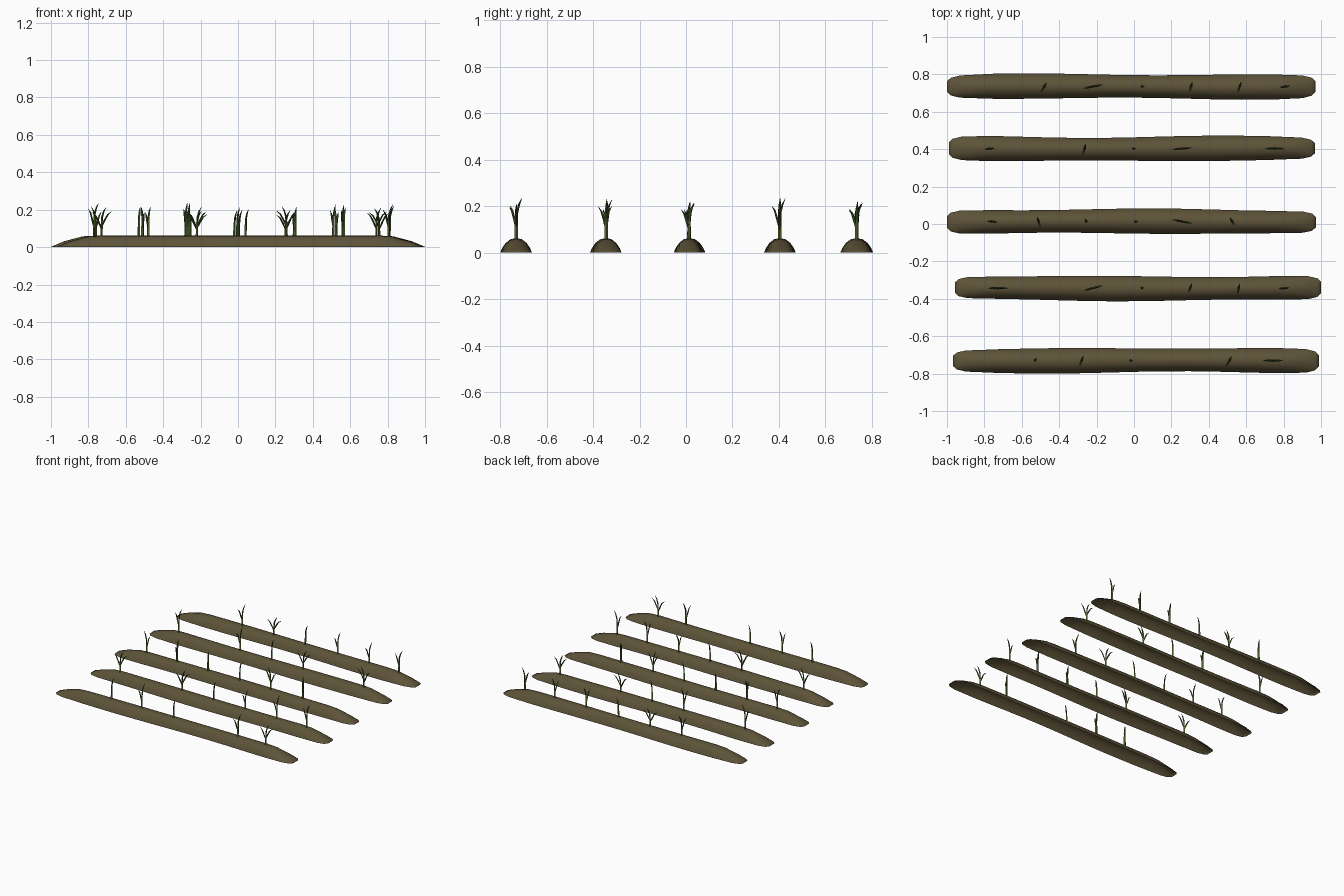
import bpy, bmesh, math, random
from mathutils import Matrix, Vector

if "Cube" in bpy.data.objects:
    bpy.data.objects.remove(bpy.data.objects["Cube"])

random.seed(4)


def material(name, color):
    m = bpy.data.materials.new(name)
    m.diffuse_color = (*color, 1)
    m.use_nodes = True
    m.node_tree.nodes["Principled BSDF"].inputs["Base Color"].default_value = m.diffuse_color
    return m


SOIL = material("soil", (0.11, 0.086, 0.04))
LEAF = material("leaf", (0.05, 0.085, 0.02))
STALK = material("stalk", (0.11, 0.17, 0.03))


def finish(bm, name, mats, smooth):
    me = bpy.data.meshes.new(name)
    bm.to_mesh(me)
    bm.free()
    ob = bpy.data.objects.new(name, me)
    bpy.context.collection.objects.link(ob)
    for m in mats:
        me.materials.append(m)
    for p in me.polygons:
        p.use_smooth = smooth
    return ob


# Soil ridge: arched open section swept along x, sloping down at both ends
ARCH = [(-1, 0), (-0.88, 0.32), (-0.65, 0.68), (-0.33, 0.94), (0, 1),
        (0.33, 0.94), (0.65, 0.68), (0.88, 0.32), (1, 0)]
ENDS = [(0, 0.45, 0.02), (0.02, 0.75, 0.16), (0.07, 0.93, 0.5), (0.17, 0.97, 0.93)]


def ridge(name, x0, x1, y, phase):
    bm = bmesh.new()
    stations = [(x0 + d, w, h) for d, w, h in ENDS]
    a, b = x0 + 0.25, x1 - 0.25
    stations += [(a + (b - a) * i / 10, 1, 1) for i in range(11)]
    stations += [(x1 - d, w, h) for d, w, h in reversed(ENDS)]
    rings = []
    for x, w, h in stations:
        half = 0.064 + 0.004 * math.sin(5 * x + phase)
        off = 0.003 * math.sin(3.2 * x + phase * 2)
        rings.append([bm.verts.new((x, y + off + u * half * w, v * 0.062 * h)) for u, v in ARCH])
    for r, s in zip(rings, rings[1:]):
        for i in range(len(ARCH) - 1):
            bm.faces.new((r[i], s[i], s[i + 1], r[i + 1]))
    for ring, flip in ((rings[0], False), (rings[-1], True)):
        bm.faces.new(ring[::-1] if flip else ring)
    finish(bm, name, [SOIL], True)


# Tapered four-sided blade following points (x, z, half width)
def blade(bm, pts, mat, xf):
    rings = []
    for i, (x, z, w) in enumerate(pts):
        p, q = pts[max(i - 1, 0)], pts[min(i + 1, len(pts) - 1)]
        t = Vector((q[0] - p[0], 0, q[1] - p[1])).normalized()
        n = Vector((t.z, 0, -t.x))
        c = Vector((x, 0, z))
        side = Vector((0, w, 0))
        rings.append([bm.verts.new(xf @ v) for v in
                      (c + n * w * 0.8, c + side, c - n * w * 0.8, c - side)])
    for r, s in zip(rings, rings[1:]):
        for i in range(4):
            f = bm.faces.new((r[i], r[(i + 1) % 4], s[(i + 1) % 4], s[i]))
            f.material_index = mat


# Sprout: pale stalk, upright leaf and, by size, one or two arching side leaves
def sprout(name, x, y, yaw, span):
    bm = bmesh.new()
    s = random.uniform(0.9, 1.08) * (1.12 if 0.06 <= span <= 0.07 else 1)
    xf = Matrix.Translation((x, y, 0.055)) @ Matrix.Rotation(math.radians(yaw), 4, 'Z')
    blade(bm, [(0, 0, 0.008), (0.001, 0.05 * s, 0.0075), (0.002, 0.085 * s, 0.006)], 1, xf)
    k = min(span, 0.05) * 0.5
    blade(bm, [(0.001, 0.06 * s, 0.006), (0.003, 0.1 * s, 0.0065),
               (k * 0.5, 0.13 * s, 0.005), (k, 0.152 * s, 0.0008)], 0, xf)
    sides = []
    if span >= 0.04:
        sides.append((-span * 0.5, 0.04, 0.125))
    if span >= 0.08:
        sides.append((span * 0.55, 0.05, 0.13))
    for r, z0, z1 in sides:
        d = z1 - z0
        blade(bm, [(0, z0 * s, 0.004), (r * 0.3, (z0 + d * 0.42) * s, 0.006),
                   (r * 0.62, (z0 + d * 0.8) * s, 0.005), (r, z1 * s, 0.0008)], 0, xf)
    bmesh.ops.recalc_face_normals(bm, faces=bm.faces)
    finish(bm, name, [LEAF, STALK], False)


# Rows: x start, x end, y, then sprouts as (x, yaw, leaf span)
ROWS = [
    (-1.0, 0.97, 0.735, [(-0.48, 60, 0.07), (-0.22, 10, 0.1), (0.04, 5, 0.035),
                         (0.305, 75, 0.06), (0.565, 70, 0.07), (0.81, 8, 0.06)]),
    (-0.99, 0.967, 0.403, [(-0.77, 5, 0.06), (-0.265, 75, 0.07), (-0.005, 0, 0.03),
                           (0.255, 5, 0.1), (0.755, 180, 0.1)]),
    (-1.0, 0.972, 0.013, [(-0.76, 175, 0.06), (-0.51, 105, 0.07), (-0.255, 110, 0.035),
                          (0.005, 0, 0.035), (0.26, 170, 0.1), (0.525, 120, 0.05)]),
    (-0.957, 1.0, -0.343, [(-0.73, 0, 0.1), (-0.22, 15, 0.1), (0.04, 10, 0.03),
                           (0.3, 70, 0.05), (0.56, 75, 0.07), (0.805, 5, 0.06)]),
    (-0.968, 0.988, -0.73, [(-0.53, 60, 0.03), (-0.28, 70, 0.06), (-0.02, 0, 0.03),
                            (0.51, 60, 0.07), (0.74, 0, 0.1)]),
]
for r, (x0, x1, y, plants) in enumerate(ROWS):
    ridge(f"soil_ridge_{r + 1}", x0, x1, y, 4.6 + r * 1.3)
    for i, (x, yaw, span) in enumerate(plants):
        sprout(f"sprout_{r + 1}_{i + 1}", x, y, yaw, span)
